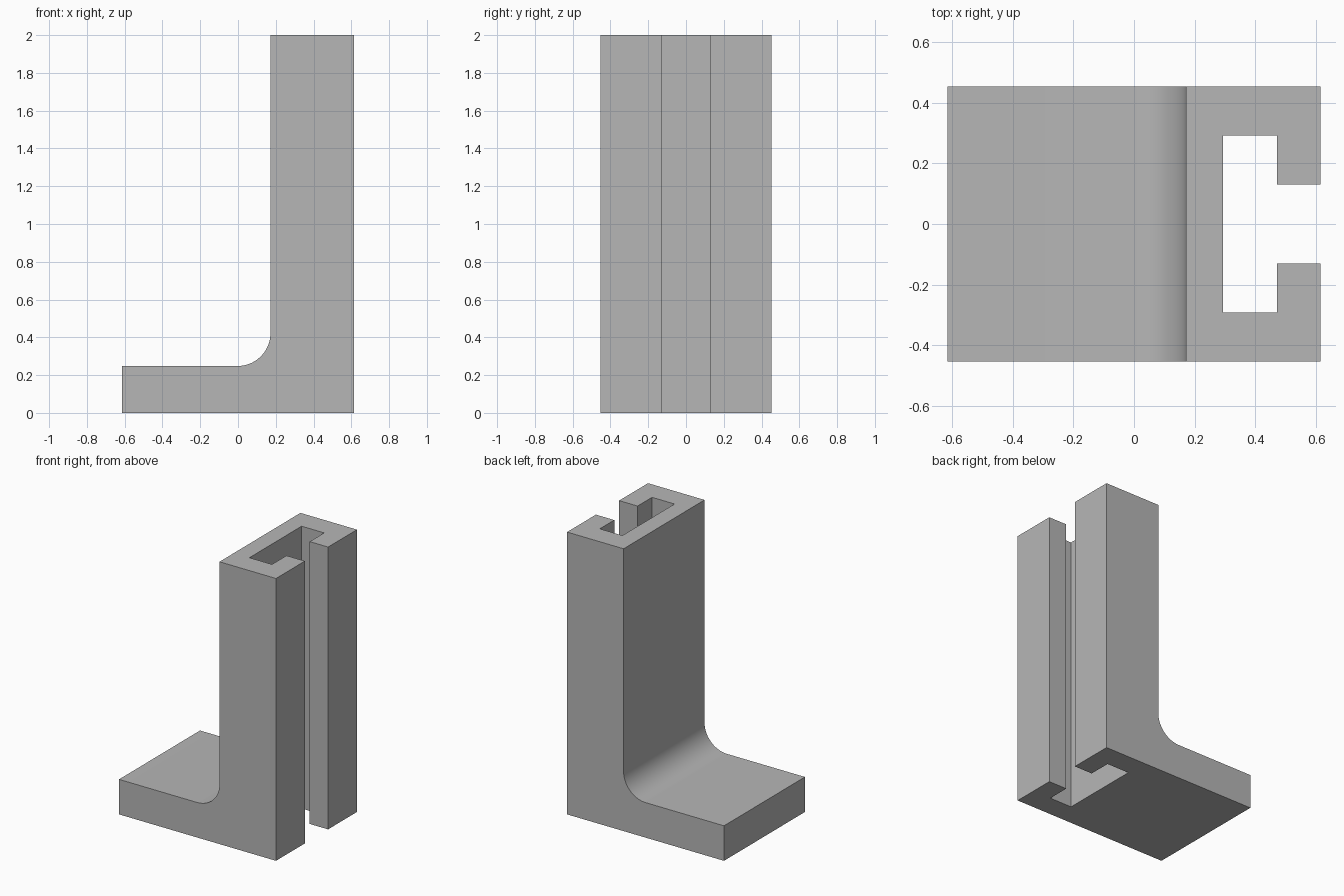
import bpy, bmesh, math
from mathutils import Vector

cube = bpy.data.objects.get("Cube")
if cube:
    bpy.data.objects.remove(cube, do_unlink=True)

grey = bpy.data.materials.new("plain_grey")
grey.use_nodes = True
colour = (0.47, 0.47, 0.47, 1)
grey.diffuse_color = colour
grey.node_tree.nodes["Principled BSDF"].inputs["Base Color"].default_value = colour


def extrude_profile(name, points, direction):
    """Turn a closed outline into a solid prism."""
    bm = bmesh.new()
    face = bm.faces.new([bm.verts.new(p) for p in points])
    result = bmesh.ops.extrude_face_region(bm, geom=[face])
    moved = [g for g in result["geom"] if isinstance(g, bmesh.types.BMVert)]
    bmesh.ops.translate(bm, verts=moved, vec=Vector(direction))
    bmesh.ops.recalc_face_normals(bm, faces=bm.faces)
    mesh = bpy.data.meshes.new(name)
    bm.to_mesh(mesh)
    bm.free()
    mesh.materials.append(grey)
    obj = bpy.data.objects.new(name, mesh)
    bpy.context.collection.objects.link(obj)
    return obj


# Overall sizes
half_x, half_y, height = 0.615, 0.453, 2.0
foot_top, wall_x, radius = 0.248, 0.172, 0.175

# L-shaped side profile with a rounded inner corner
steps = 20
fillet = []
for i in range(steps + 1):
    a = math.pi / 2 * i / steps
    fillet.append((wall_x - radius + radius * math.sin(a),
                   foot_top + radius - radius * math.cos(a)))
outline = [(-half_x, 0), (-half_x, foot_top), *fillet,
           (wall_x, height), (half_x, height), (half_x, 0)]
bracket = extrude_profile("bracket", [(x, -half_y, z) for x, z in outline],
                          (0, 2 * half_y, 0))

# T-shaped channel cut through the full height of the upright
slot_back, lip_x, slot_y, mouth_y = 0.294, 0.471, 0.292, 0.13
half_slot = [(slot_back, slot_y), (lip_x, slot_y),
             (lip_x, mouth_y), (half_x + 0.1, mouth_y)]
slot = half_slot + [(x, -y) for x, y in reversed(half_slot)]
cutter = extrude_profile("slot_cutter", [(x, y, -0.1) for x, y in slot],
                         (0, 0, height + 0.2))
cutter.hide_render = True

cut = bracket.modifiers.new("slot", "BOOLEAN")
cut.operation = "DIFFERENCE"
cut.solver = "EXACT"
cut.object = cutter

bpy.ops.object.select_all(action="DESELECT")
bracket.select_set(True)
bpy.context.view_layer.objects.active = bracket
bpy.ops.object.modifier_apply(modifier=cut.name)
bpy.data.objects.remove(cutter, do_unlink=True)

# Smooth the inner corner, keep all other edges crisp
bpy.ops.object.shade_smooth_by_angle(angle=math.radians(30))
